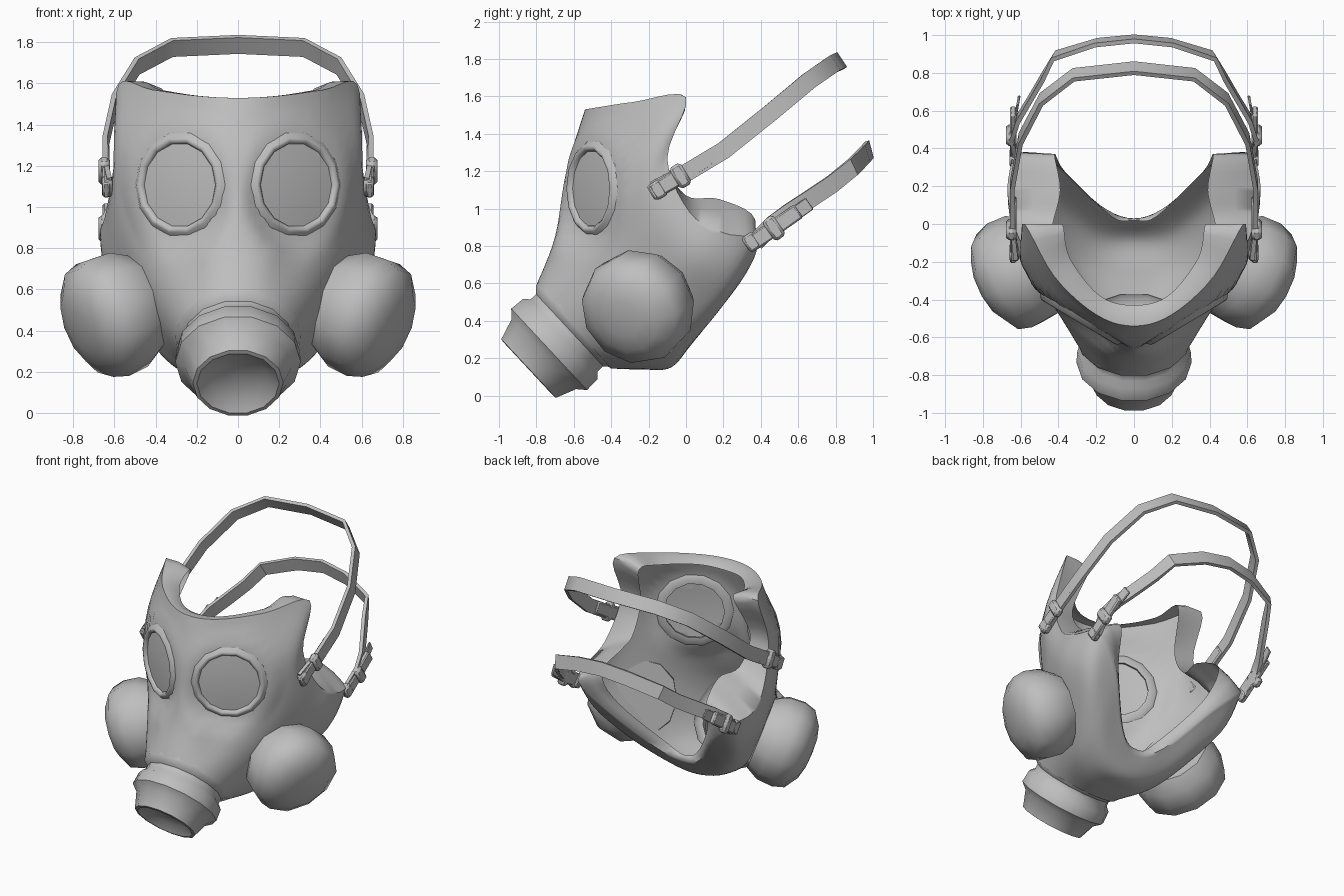
import bpy, bmesh, math
from mathutils import Vector, Matrix

cube = bpy.data.objects.get("Cube")
if cube:
    bpy.data.objects.remove(cube)

grey = bpy.data.materials.new("rubber_grey")
grey.use_nodes = True
GREY = (0.52, 0.52, 0.52, 1)
grey.diffuse_color = GREY
grey.node_tree.nodes["Principled BSDF"].inputs["Base Color"].default_value = GREY


def finish(name, bm, mirror=True, angle=40):
    """Turn a bmesh into a shaded object, mirrored to the other side if asked."""
    bmesh.ops.recalc_face_normals(bm, faces=bm.faces)
    me = bpy.data.meshes.new(name)
    bm.to_mesh(me)
    bm.free()
    me.materials.append(grey)
    ob = bpy.data.objects.new(name, me)
    bpy.context.collection.objects.link(ob)
    bpy.ops.object.select_all(action='DESELECT')
    ob.select_set(True)
    bpy.context.view_layer.objects.active = ob
    bpy.ops.object.shade_smooth_by_angle(angle=math.radians(angle))
    if mirror:
        m = ob.modifiers.new("Mirror", 'MIRROR')
        m.use_clip = True
        m.merge_threshold = 0.002


def catmull(pts, n, first=None, last=None):
    """Smooth curve through all points, n steps per span."""
    p = [first or pts[0]] + list(pts) + [last or pts[-1]]
    out = []
    for i in range(1, len(p) - 2):
        a, b, c, d = p[i - 1:i + 3]
        for k in range(n):
            t = k / n
            out.append(0.5 * (2 * b + (c - a) * t + (2 * a - 5 * b + 4 * c - d) * t * t
                              + (3 * b - a - 3 * c + d) * t ** 3))
    return out + [pts[-1].copy()]


def flip(p):
    return Vector((-p.x, p.y, p.z))


def grid(bm, rows, closed=False):
    vs = [[bm.verts.new(p) for p in r] for r in rows]
    for a, b in zip(vs, vs[1:]):
        n = len(a)
        for i in range(n if closed else n - 1):
            j = (i + 1) % n
            bm.faces.new((a[i], a[j], b[j], b[i]))
    return vs


def lathe(name, centre, axis, profile, sides, mirror, angle=40):
    """Spin (radius, height) pairs about an axis."""
    bm = bmesh.new()
    rot = Vector(axis).to_track_quat('Z', 'Y')
    rows = [[Vector(centre) + rot @ Vector((r * math.cos(2 * math.pi * i / sides),
                                            r * math.sin(2 * math.pi * i / sides), h))
             for i in range(sides)] for r, h in profile]
    grid(bm, rows, True)
    bmesh.ops.remove_doubles(bm, verts=bm.verts, dist=1e-4)
    finish(name, bm, mirror, angle)


# Face shell: half rings from forehead centre round the temple and jaw to the chin
SNOUT = Vector((0, -0.6, 0.37))
UP = Vector((0, -0.66, 0.75))
collar = [SNOUT + Vector((0.3 * math.sin(a), 0, 0)) + UP * 0.3 * math.cos(a)
          for a in (math.pi * k / 10 for k in range(11))]
muzzle = [(0, -.70, .85), (.15, -.66, .85), (.3, -.55, .82), (.43, -.42, .8), (.47, -.36, .7),
          (.47, -.3, .58), (.46, -.22, .48), (.42, -.15, .36), (.33, -.17, .24),
          (.18, -.22, .16), (0, -.24, .14)]
cheek = [(0, -.64, 1.2), (.2, -.57, 1.2), (.42, -.44, 1.2), (.57, -.25, 1.25), (.6, -.2, 1.05),
         (.62, -.1, .85), (.64, .05, .7), (.58, .2, .58), (.4, .1, .38),
         (.2, -.05, .2), (0, -.08, .15)]
edge = [(0, -.54, 1.53), (.2, -.48, 1.54), (.42, -.28, 1.57), (.58, 0, 1.595), (.595, -.1, 1.27),
        (.64, .02, .98), (.67, .2, .87), (.61, .375, .83), (.42, .32, .65),
        (.18, .1, .36), (0, .03, .28)]
lip = [(0, -.43, 1.50), (.18, -.38, 1.51), (.34, -.18, 1.54), (.38, 0, 1.56), (.44, -.11, 1.27),
       (.43, 0, 1.07), (.39, .18, 1.05), (.42, .37, .94), (.36, .27, .7),
       (.12, .04, .38), (0, .02, .32)]
rings = []
for ring in (collar, muzzle, cheek, edge, lip):
    pts = [Vector(p) for p in ring]
    rings.append(catmull(pts, 5, flip(pts[1]), flip(pts[-2])))
columns = [catmull(list(c), 6) for c in zip(*rings[:4])]
rows = [list(r) for r in zip(*columns)]
rows.append([a.lerp(b, 0.5) + Vector((0, 0, 0.015)) for a, b in zip(rings[3], rings[4])])
rows.append(rings[4])
for r in rows:
    for p in (r[0], r[-1]):
        p.x = 0

# Flatten the shell round the eye and open a hole for the lens
EYE = Vector((0.28, -0.5, 1.107))
TILT = math.radians(31)
NORMAL = Vector((math.sin(TILT), -math.cos(TILT), 0))
TANGENT = Vector((math.cos(TILT), math.sin(TILT), 0))


def eye_radius(p):
    d = p - EYE
    return math.hypot(d.dot(TANGENT), d.z) if abs(d.dot(NORMAL)) < 0.25 else 9


bm = bmesh.new()
grid(bm, rows)
for v in bm.verts:
    w = min(1, max(0, (0.36 - eye_radius(v.co)) / 0.11))
    if v.co.x > 0.001 and w > 0:
        v.co -= NORMAL * (v.co - EYE).dot(NORMAL) * w
hole = [f for f in bm.faces if all(eye_radius(v.co) < 0.235 for v in f.verts)]
bmesh.ops.delete(bm, geom=hole, context='FACES')
finish("face_shell", bm, True, 60)

# Eyepieces
lathe("eye_lens", EYE, NORMAL, [(0, .012), (.12, .01), (.222, .0)], 14, True)
lathe("eye_rim", EYE, NORMAL,
      [(.2, -.02), (.205, .01), (.22, .025), (.235, .022), (.262, -.008), (.245, -.02), (.2, -.02)],
      14, True, 70)

# Side filter canisters
lathe("side_filter", (0.6, -0.25, 0.48), (0.84, -0.42, -0.35),
      [(0, -.15), (.25, -.15), (.298, -.06), (.305, .05), (.28, .13), (.19, .19), (.1, .212), (0, .217)],
      11, True, 50)

# Snout with its wide band and recessed mouth
lathe("snout", SNOUT, (0, -0.73, -0.68),
      [(.31, -.03), (.305, 0), (.27, .03), (.27, .07), (.3, .1), (.305, .18), (.26, .22),
       (.22, .33), (.2, .333), (.14, .29), (0, .27)], 14, False, 45)


# Head straps: flat ribbons from the buckle to the back of the head
def strap(name, path, across, width=0.095, thick=0.024):
    pts = [Vector(p) for p in path]
    across = Vector(across).normalized()
    bm = bmesh.new()
    rows = []
    for i, p in enumerate(pts):
        nxt = pts[i + 1] if i + 1 < len(pts) else flip(pts[i - 1])
        t = (nxt - pts[max(i - 1, 0)]).normalized()
        w = (across - t * across.dot(t)).normalized()
        n = t.cross(w)
        rows.append([p + w * a * width / 2 + n * b * thick / 2
                     for a, b in ((-1, -1), (1, -1), (1, 1), (-1, 1))])
    vs = grid(bm, rows, True)
    bm.faces.new(vs[0])
    finish(name, bm)


strap("upper_strap", [(.625, -.17, 1.1), (.645, 0, 1.19), (.645, .2, 1.31), (.6, .45, 1.51),
                      (.49, .66, 1.685), (.32, .79, 1.775), (0, .825, 1.79)], (0, -.55, .83))
strap("lower_strap", [(.63, .37, .82), (.645, .47, .92), (.61, .56, .985), (.55, .66, 1.05),
                      (.48, .78, 1.13), (.42, .89, 1.22), (.2, .96, 1.29), (0, .98, 1.315)],
      (0, -.25, .97))


# Buckles, sleeves and loose strap ends
def box(name, centre, size, pitch, yaw=0, bevel=0.008):
    bm = bmesh.new()
    bmesh.ops.create_cube(bm, size=1)
    bmesh.ops.scale(bm, vec=size, verts=bm.verts)
    bmesh.ops.bevel(bm, geom=bm.edges[:], offset=bevel, segments=1, affect='EDGES')
    m = (Matrix.Translation(centre) @ Matrix.Rotation(math.radians(yaw), 4, 'Z')
         @ Matrix.Rotation(math.radians(pitch), 4, 'X'))
    bmesh.ops.transform(bm, matrix=m, verts=bm.verts)
    finish(name, bm)


for part, y, z, pitch, length in (("upper", -.03, 1.175, 31, .37), ("lower", .47, .895, 35, .32)):
    box(part + "_sleeve", (.64, y, z), (.034, length, .085), pitch, 0)
    box(part + "_buckle", (.65, y, z), (.055, .07, .13), pitch, 0, .015)
    box(part + "_anchor", (.635, y - .12, z - .075), (.05, .07, .095), pitch, 0, .012)
box("loose_strap_end", (.625, .58, .97), (.014, .2, .075), 35, 10, .004)
